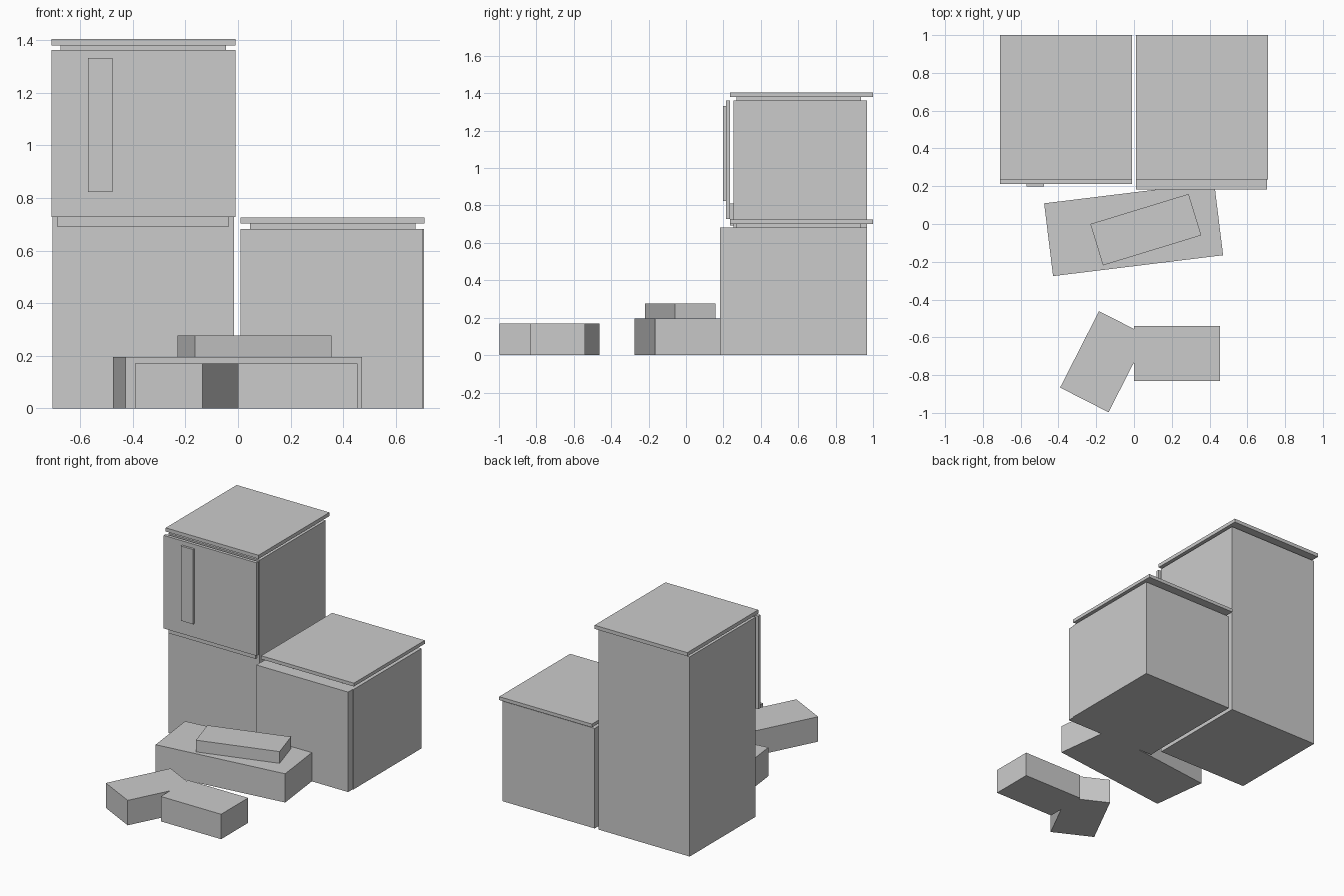
import bpy, math

cube = bpy.data.objects.get("Cube")
if cube:
    bpy.data.objects.remove(cube, do_unlink=True)

grey = bpy.data.materials.new("light_grey")
grey.use_nodes = True
COLOUR = (0.6, 0.6, 0.6, 1.0)
grey.diffuse_color = COLOUR
grey.node_tree.nodes["Principled BSDF"].inputs["Base Color"].default_value = COLOUR


def block(name, centre, size, turn=0.0):
    """Box from its centre and size, turned about the vertical in degrees."""
    bpy.ops.mesh.primitive_cube_add(size=1, location=centre)
    ob = bpy.context.object
    ob.name = name
    ob.scale = size
    ob.rotation_euler.z = math.radians(turn)
    ob.data.materials.append(grey)
    return ob


def span(name, x, y, z):
    """Box from its limits along each axis."""
    limits = (x, y, z)
    return block(name, [(a + b) / 2 for a, b in limits], [b - a for a, b in limits])


# Tall cabinet: carcass, recessed neck, worktop, raised door and its handle
span("tall_cabinet_body", (-0.705, -0.015), (0.255, 0.967), (0, 1.362))
span("tall_cabinet_neck", (-0.675, -0.045), (0.27, 0.935), (1.362, 1.38))
span("tall_cabinet_top", (-0.71, -0.01), (0.235, 1.0), (1.38, 1.405))
span("tall_cabinet_rail", (-0.688, -0.034), (0.235, 0.255), (0.692, 0.81))
span("tall_cabinet_door", (-0.71, -0.01), (0.213, 0.235), (0.727, 1.362))
span("door_handle", (-0.57, -0.477), (0.198, 0.213), (0.823, 1.333))

# Low cabinet
span("low_cabinet_body", (0.012, 0.708), (0.235, 0.967), (0, 0.682))
span("low_cabinet_door", (0.01, 0.703), (0.183, 0.235), (0, 0.682))
span("low_cabinet_neck", (0.045, 0.675), (0.27, 0.935), (0.682, 0.702))
span("low_cabinet_top", (0.01, 0.71), (0.235, 1.0), (0.702, 0.725))

# Stacked boxes in front of the cabinets
block("large_box", (-0.002, -0.028, 0.098), (0.907, 0.388, 0.196), 7)
block("small_box", (0.0625, -0.03, 0.236), (0.544, 0.229, 0.08), 17)

# Pair of boxes meeting at an angle
span("straight_box", (0, 0.455), (-0.832, -0.54), (0, 0.17))
block("angled_box", (-0.16, -0.729, 0.085), (0.288, 0.454, 0.17), -27)
